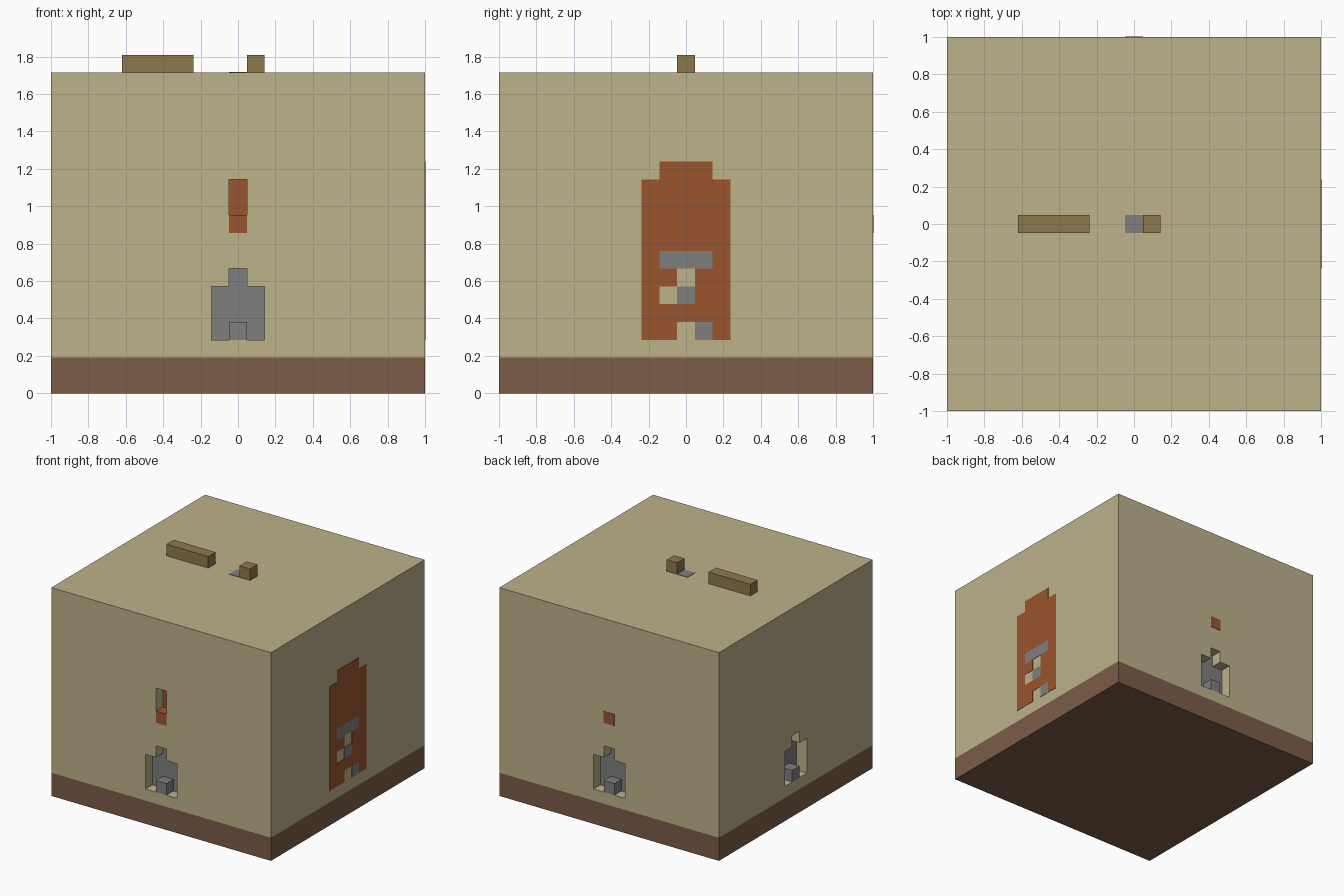
import bpy, bmesh, math
from mathutils import Matrix, Vector

if "Cube" in bpy.data.objects:
    bpy.data.objects.remove(bpy.data.objects["Cube"])

U = 2 / 21          # size of one block
HALF = 10.5         # half width of the body, in blocks
SKIN = 0.03         # thickness of painted plates, in blocks


def material(name, *rgb):
    m = bpy.data.materials.new(name)
    m.use_nodes = True
    m.diffuse_color = (*rgb, 1)
    m.node_tree.nodes["Principled BSDF"].inputs["Base Color"].default_value = (*rgb, 1)
    return m


TAN = material("tan", 0.508, 0.445, 0.258)
SOIL = material("soil brown", 0.202, 0.107, 0.061)
RUST = material("rust orange", 0.323, 0.089, 0.026)
GREY = material("stone grey", 0.212, 0.212, 0.212)
WOOD = material("wood brown", 0.275, 0.191, 0.072)


def finish(name, bm, mat, turn=0):
    """Scale from blocks to units, turn about z and link as an object."""
    bmesh.ops.recalc_face_normals(bm, faces=bm.faces[:])
    bm.transform(Matrix.Rotation(math.radians(turn), 4, "Z") @ Matrix.Scale(U, 4))
    mesh = bpy.data.meshes.new(name)
    bm.to_mesh(mesh)
    bm.free()
    if mat:
        mesh.materials.append(mat)
    obj = bpy.data.objects.new(name, mesh)
    bpy.context.collection.objects.link(obj)
    return obj


def box(name, lo, hi, mat, turn=0):
    bm = bmesh.new()
    lo, hi = Vector(lo), Vector(hi)
    bmesh.ops.create_cube(bm, size=1)
    for v in bm.verts:
        v.co = (lo + hi) / 2 + v.co * (hi - lo)
    return finish(name, bm, mat, turn)


def relief(name, rows, key, y0, y1, mat, turn=0, bottom=3):
    """Solid from the cells of a row pattern, on the front before turning."""
    bm = bmesh.new()
    for r, row in enumerate(reversed(rows)):
        for c, mark in enumerate(row):
            if mark == key:
                x, z = c - len(row) / 2, bottom + r
                corners = [(x, z), (x + 1, z), (x + 1, z + 1), (x, z + 1)]
                bm.faces.new([bm.verts.new((a, y0, b)) for a, b in corners])
    bmesh.ops.remove_doubles(bm, verts=bm.verts[:], dist=0.001)
    ext = bmesh.ops.extrude_face_region(bm, geom=bm.faces[:])["geom"]
    moved = [g for g in ext if isinstance(g, bmesh.types.BMVert)]
    bmesh.ops.translate(bm, verts=moved, vec=(0, y1 - y0, 0))
    return finish(name, bm, mat, turn)


def carve(target, cutter):
    cutter.hide_render = True
    mod = target.modifiers.new("opening", "BOOLEAN")
    mod.operation, mod.solver, mod.object = "DIFFERENCE", "EXACT", cutter
    bpy.context.view_layer.objects.active = target
    bpy.ops.object.modifier_apply(modifier=mod.name)
    bpy.data.objects.remove(cutter)


# Ground slab and main body
box("ground_slab", (-HALF, -HALF, 0), (HALF, HALF, 2), SOIL)
body = box("body", (-HALF, -HALF, 2), (HALF, HALF, 18), TAN)

# Stepped niches with a grey back wall and a step, on three sides
niche = [" # ", "###", "###", "###"]
for side, turn in (("front", 0), ("back", 180), ("right", -90)):
    carve(body, relief("cutter", niche, "#", -HALF - 1, -HALF + 1, None, turn))
    relief(side + "_niche_wall", niche, "#", -HALF + 1 - SKIN, -HALF + 1, GREY, turn)
    box(side + "_niche_step", (-0.5, -HALF, 3), (0.5, -HALF + 1, 4), GREY, turn)

# Front window with rust sill and back wall
carve(body, box("cutter", (-0.5, -HALF - 1, 9), (0.5, -HALF + 1, 12), None))
box("front_window_sill", (-0.5, -HALF, 9), (0.5, -HALF + 1, 10), RUST)
box("front_window_wall", (-0.5, -HALF + 1 - SKIN, 10), (0.5, -HALF + 1, 12), RUST)

# Rust tile on the back
box("back_tile", (-0.5, HALF, 9), (0.5, HALF + SKIN, 10), RUST)

# Painted panel on the +x side, top row first
panel = [" rrr ", "rrrrr", "rrrrr", "rrrrr", "rrrrr",
         "rgggr", "rr rr", "r grr", "rrrrr", "rr gr"]
relief("side_panel_rust", panel, "r", -HALF - SKIN, -HALF, RUST, 90)
relief("side_panel_grey", panel, "g", -HALF - SKIN, -HALF, GREY, 90)

# Roof bar, roof block and grey roof tile
box("roof_bar", (-6.5, -0.5, 18), (-2.5, 0.5, 19), WOOD)
box("roof_block", (0.5, -0.5, 18), (1.5, 0.5, 19), WOOD)
box("roof_tile", (-0.5, -0.5, 18), (0.5, 0.5, 18 + SKIN), GREY)
